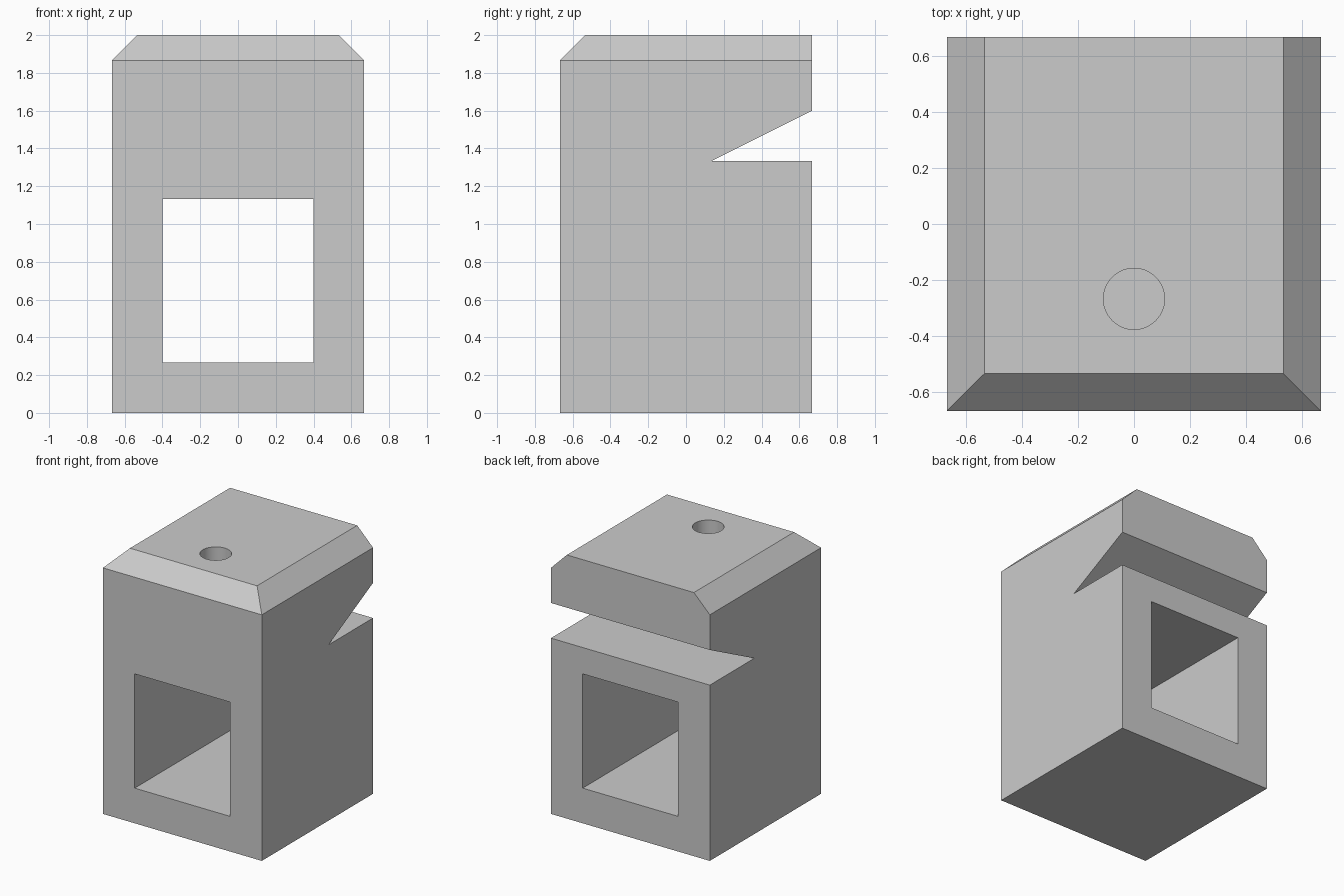
import bpy
import bmesh
import math

default = bpy.data.objects.get("Cube")
if default:
    bpy.data.objects.remove(default, do_unlink=True)

UNIT = 2 / 15           # the block is 10 x 10 x 15 of these
HALF = 5 * UNIT
HEIGHT = 15 * UNIT

grey = bpy.data.materials.new("light grey")
grey.use_nodes = True
colour = (0.6, 0.6, 0.6, 1)
grey.diffuse_color = colour
grey.node_tree.nodes["Principled BSDF"].inputs["Base Color"].default_value = colour


def add_object(name, bm):
    bmesh.ops.recalc_face_normals(bm, faces=bm.faces)
    mesh = bpy.data.meshes.new(name)
    bm.to_mesh(mesh)
    bm.free()
    mesh.materials.append(grey)
    obj = bpy.data.objects.new(name, mesh)
    bpy.context.collection.objects.link(obj)
    return obj


def side_prism(name, profile, half_width):
    """Extrude a (y, z) profile along x."""
    bm = bmesh.new()
    face = bm.faces.new([bm.verts.new((-half_width, y, z)) for y, z in profile])
    result = bmesh.ops.extrude_face_region(bm, geom=[face])
    moved = [v for v in result["geom"] if isinstance(v, bmesh.types.BMVert)]
    bmesh.ops.translate(bm, verts=moved, vec=(2 * half_width, 0, 0))
    return add_object(name, bm)


def rectangle(y0, y1, z0, z1):
    return [(y0, z0), (y1, z0), (y1, z1), (y0, z1)]


# Block, with its top edges chamfered on all sides but the back
block = side_prism("block", rectangle(-HALF, HALF, 0, HEIGHT), HALF)
bm = bmesh.new()
bm.from_mesh(block.data)
rim = [e for e in bm.edges
       if all(v.co.z > HEIGHT - 0.01 for v in e.verts)
       and not all(v.co.y > HALF - 0.01 for v in e.verts)]
bmesh.ops.bevel(bm, geom=rim, offset=UNIT, offset_type='OFFSET',
                segments=1, affect='EDGES')
bm.to_mesh(block.data)
bm.free()

# Square tunnel from front to back
tunnel = side_prism("tunnel_cutter",
                    rectangle(-1, 1, 2 * UNIT, 8.5 * UNIT), 3 * UNIT)

# Wedge notch across the back, continued past the surface
notch = side_prism("notch_cutter",
                   [(UNIT, 10 * UNIT), (9 * UNIT, 10 * UNIT),
                    (9 * UNIT, 14 * UNIT)], 1)

# Screw hole from the top into the tunnel
bm = bmesh.new()
bmesh.ops.create_cone(bm, cap_ends=True, segments=64, radius1=0.109,
                      radius2=0.109, depth=9 * UNIT)
bmesh.ops.translate(bm, verts=bm.verts, vec=(0, -2 * UNIT, 12 * UNIT))
hole = add_object("screw_hole_cutter", bm)

bpy.ops.object.select_all(action='DESELECT')
block.select_set(True)
bpy.context.view_layer.objects.active = block
for cutter in (tunnel, notch, hole):
    cutter.hide_render = True
    cut = block.modifiers.new(cutter.name, 'BOOLEAN')
    cut.operation = 'DIFFERENCE'
    cut.solver = 'EXACT'
    cut.object = cutter
    bpy.ops.object.modifier_apply(modifier=cut.name)
    bpy.data.objects.remove(cutter, do_unlink=True)

bpy.ops.object.shade_smooth_by_angle(angle=math.radians(30))
